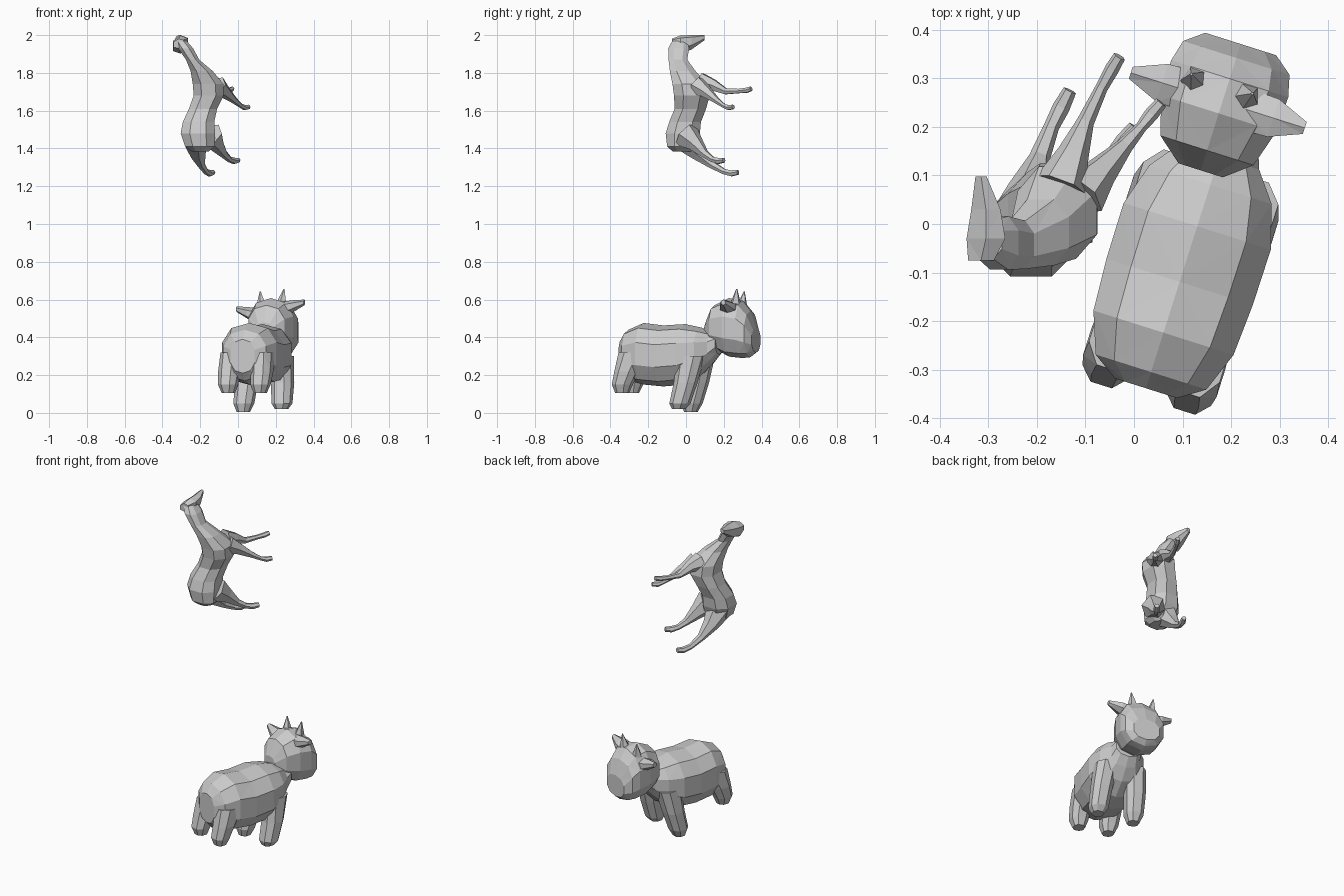
import bpy, bmesh, math
from mathutils import Vector

def loft(name, rings, sides=8, power=0.85):
    """Skin a closed low-poly shell over rings of (centre, half axis a, half axis b)."""
    bm = bmesh.new()
    loops = []
    for c, a, b in rings:
        loop = []
        for i in range(sides):
            t = 2 * math.pi * (i + 0.5) / sides
            s, k = math.sin(t), math.cos(t)
            k = math.copysign(abs(k) ** power, k)
            s = math.copysign(abs(s) ** power, s)
            loop.append(bm.verts.new(Vector(c) + Vector(a) * k + Vector(b) * s))
        loops.append(loop)
    for p, q in zip(loops, loops[1:]):
        for i in range(sides):
            j = (i + 1) % sides
            bm.faces.new((p[i], p[j], q[j], q[i]))
    bm.faces.new(loops[0][::-1])
    bm.faces.new(loops[-1])
    bmesh.ops.triangulate(bm, faces=bm.faces[:])
    bmesh.ops.recalc_face_normals(bm, faces=bm.faces[:])
    me = bpy.data.meshes.new(name)
    bm.to_mesh(me)
    bm.free()
    ob = bpy.data.objects.new(name, me)
    bpy.context.collection.objects.link(ob)
    return ob

def limb(name, pts, radii, sides=6):
    """Tapered tube along a path."""
    pts = [Vector(p) for p in pts]
    rings = []
    for i, (p, r) in enumerate(zip(pts, radii)):
        d = (pts[min(i + 1, len(pts) - 1)] - pts[max(i - 1, 0)]).normalized()
        a = d.cross(Vector((0.85, -0.5, 0.1))).normalized()
        rings.append((p, a * r, d.cross(a) * r))
    return loft(name, rings, sides, 1.0)

# Cow frame: u is sideways, v is forward, turned about z
SIDE, FWD, UP = Vector((.953, -.302, 0)), Vector((.302, .953, 0)), Vector((0, 0, 1))

def cow(u, v, z):
    return Vector((.1, -.1, 0)) + SIDE * u + FWD * v + UP * z

def cow_loft(name, rows, u=0, sides=10):
    """rows: forward position, bottom z, top z, half width"""
    loft(name, [(cow(u, v, (lo + hi) / 2), SIDE * w, UP * ((hi - lo) / 2))
                for v, lo, hi, w in rows], sides)

# Cow body with neck
cow_loft("cow_body", [
    (-.25, .21, .39, .07), (-.215, .17, .44, .125), (-.13, .15, .476, .158),
    (-.02, .14, .463, .165), (.1, .15, .47, .166), (.19, .20, .452, .138),
    (.25, .26, .43, .09), (.29, .31, .43, .075)])

# Cow head
HEAD = -.028
cow_loft("cow_head", [
    (.212, .39, .48, .05), (.255, .34, .57, .105), (.335, .298, .608, .13),
    (.41, .29, .595, .132), (.455, .295, .54, .12), (.485, .32, .45, .08)], HEAD)

# Cow ears and horns
for s, side in ((-1, "left"), (1, "right")):
    roll = .018 * s
    loft("cow_ear_" + side, [
        (cow(HEAD - .01 + s * u, .36, z + roll), FWD * a, UP * b)
        for u, z, a, b in ((.06, .53, .05, .04), (.12, .545, .047, .033), (.188, .567, .015, .015))],
        6, 1.0)
    loft("cow_horn_" + side, [
        (cow(-.04 + s * u, v, z + roll * .4), FWD * r, SIDE * r)
        for u, v, z, r in ((.055, .385, .57, .03), (.066, .395, .65, .003))], 5, 1.0)

# Cow legs, leaning forward at the top
for s, side in ((-1, "left"), (1, "right")):
    drop = .008 * s
    loft("cow_front_leg_" + side, [
        (cow(s * u, v, z), SIDE * w, FWD * d) for u, v, z, w, d in (
            (.085, .16, .30, .065, .075), (.1, .135, .16, .06, .062),
            (.106, .105, .05, .054, .055), (.106, .098, .012 + drop, .034, .035))], 8)
    loft("cow_rear_leg_" + side, [
        (cow(s * u, v, z), SIDE * w, FWD * d) for u, v, z, w, d in (
            (.085, -.155, .32, .06, .085), (.09, -.195, .22, .058, .066),
            (.09, -.22, .15, .052, .055), (.088, -.222, .105, .034, .036))], 8)

# Horse torso and neck: z, x range, y range
loft("horse_body", [
    (((x0 + x1) / 2, (y0 + y1) / 2, z), ((x1 - x0) / 2, 0, 0), (0, (y1 - y0) / 2, 0))
    for z, x0, x1, y0, y1 in (
        (1.385, -.25, -.15, -.075, .03), (1.41, -.285, -.12, -.105, .055),
        (1.48, -.31, -.115, -.114, .08), (1.54, -.298, -.12, -.095, .085),
        (1.61, -.265, -.105, -.066, .112), (1.68, -.24, -.07, -.07, .132),
        (1.74, -.245, -.07, -.078, .125), (1.81, -.255, -.13, -.09, .055),
        (1.87, -.278, -.203, -.096, .01), (1.93, -.32, -.235, -.098, .02),
        (1.97, -.34, -.27, -.075, .01))])

# Horse head
loft("horse_head", [
    ((x, y, z), (w, 0, .2 * w), (0, 0, h)) for x, y, z, w, h in (
        (-.315, -.075, 1.955, .03, .025), (-.305, -.03, 1.95, .045, .048),
        (-.305, .03, 1.962, .034, .038), (-.315, .098, 1.987, .013, .014))], 6)

# Horse legs
limb("horse_front_leg_left",
     [(-.15, .08, 1.75), (-.125, .145, 1.735), (-.1, .21, 1.702), (-.067, .28, 1.704), (-.045, .32, 1.708), (-.03, .345, 1.716)],
     [.055, .033, .018, .013, .015, .013])
limb("horse_front_leg_right",
     [(-.11, .06, 1.73), (-.07, .105, 1.70), (-.02, .16, 1.655), (.015, .2, 1.626), (.035, .225, 1.616), (.056, .25, 1.62)],
     [.055, .035, .018, .012, .015, .013])
limb("horse_rear_leg_left",
     [(-.225, 0, 1.45), (-.215, .07, 1.375), (-.195, .135, 1.315), (-.17, .2, 1.278), (-.15, .24, 1.268), (-.132, .275, 1.274)],
     [.075, .045, .022, .016, .018, .014])
limb("horse_rear_leg_right",
     [(-.15, .0, 1.47), (-.115, .05, 1.425), (-.075, .1, 1.37), (-.045, .14, 1.342), (-.02, .172, 1.334), (.002, .2, 1.338)],
     [.075, .045, .022, .016, .018, .014])
